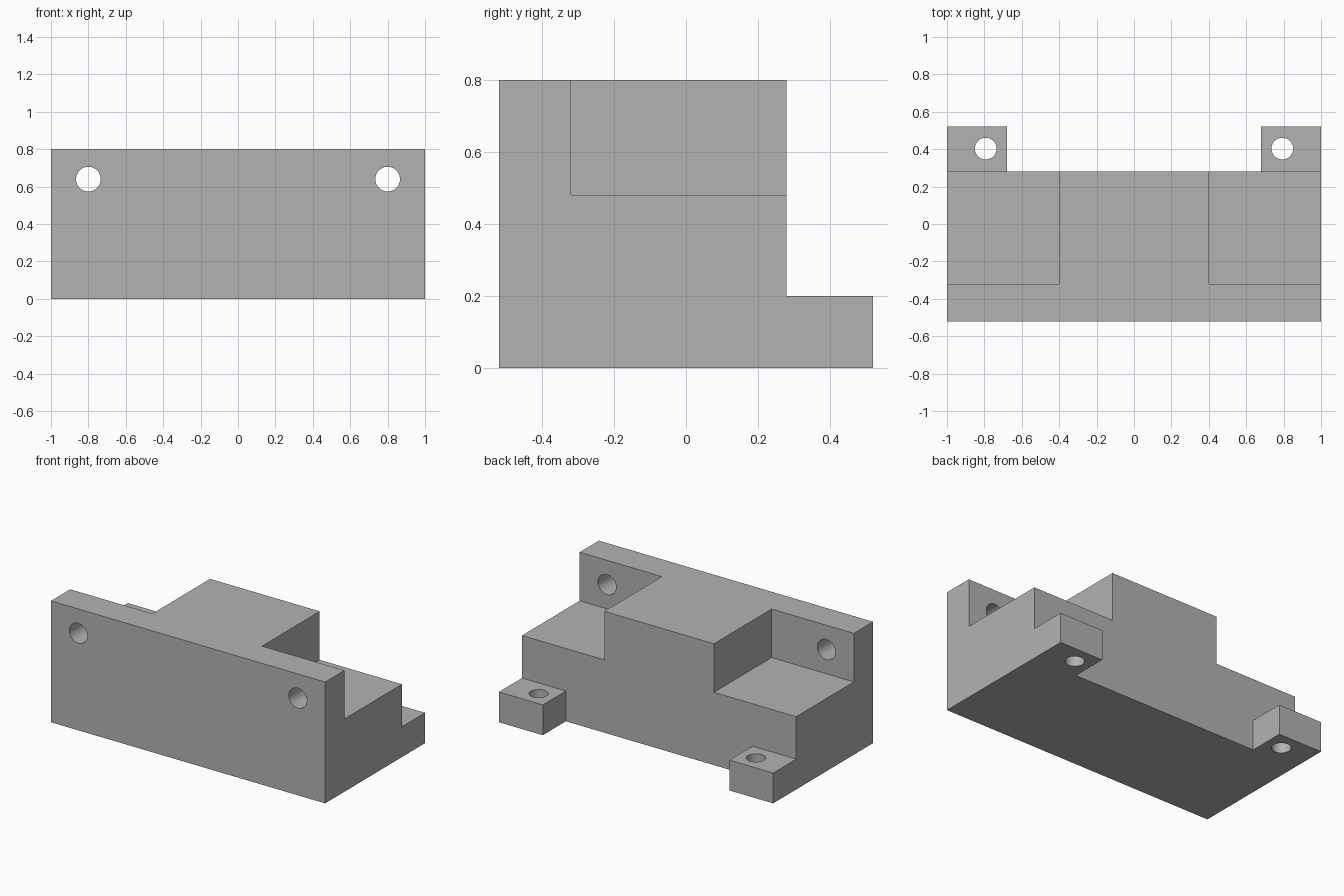
import bpy
import math

cube = bpy.data.objects.get("Cube")
if cube:
    bpy.data.objects.remove(cube, do_unlink=True)

grey = bpy.data.materials.new("plain_grey")
grey.use_nodes = True
colour = (0.45, 0.45, 0.45, 1)
grey.diffuse_color = colour
grey.node_tree.nodes["Principled BSDF"].inputs["Base Color"].default_value = colour

WIDTH, HEIGHT = 2.0, 0.8
FRONT, BACK, REAR = -0.52, 0.28, 0.52   # plate front, block back, lug back
OVER = 0.1                              # overshoot of the cutters


def box(name, low, high):
    centre = [(a + b) / 2 for a, b in zip(low, high)]
    bpy.ops.mesh.primitive_cube_add(size=1, location=centre)
    obj = bpy.context.object
    obj.name = name
    obj.scale = [b - a for a, b in zip(low, high)]
    bpy.ops.object.transform_apply(location=True, rotation=True, scale=True)
    obj.data.materials.append(grey)
    return obj


def drill(name, radius, depth, location, rotation=(0, 0, 0)):
    bpy.ops.mesh.primitive_cylinder_add(vertices=48, radius=radius, depth=depth,
                                        location=location, rotation=rotation)
    obj = bpy.context.object
    obj.name = name
    obj.data.materials.append(grey)
    return obj


def cut(target, cutter):
    cutter.hide_render = True
    bpy.context.view_layer.objects.active = target
    mod = target.modifiers.new(cutter.name, 'BOOLEAN')
    mod.operation = 'DIFFERENCE'
    mod.solver = 'EXACT'
    mod.object = cutter
    bpy.ops.object.modifier_apply(modifier=mod.name)
    bpy.data.objects.remove(cutter, do_unlink=True)


# Solid blank for the whole bracket
half = WIDTH / 2
bracket = box("mounting_bracket", (-half, FRONT, 0), (half, REAR, HEIGHT))

# Space above and between the two rear lugs
cut(bracket, box("above_lugs", (-half - OVER, BACK, 0.2),
                 (half + OVER, REAR + OVER, HEIGHT + OVER)))
cut(bracket, box("between_lugs", (-0.68, BACK, -OVER), (0.68, REAR + OVER, HEIGHT)))

for side in (-1, 1):
    # Corner notch leaving the front plate and the central block
    xs = sorted((side * 0.4, side * (half + OVER)))
    cut(bracket, box("corner_notch", (xs[0], -0.32, 0.48),
                     (xs[1], REAR, HEIGHT + OVER)))
    # Screw hole through the front plate
    cut(bracket, drill("plate_hole", 0.066, 0.4, (side * 0.8, -0.42, 0.64),
                       (math.pi / 2, 0, 0)))
    # Screw hole through the rear lug
    cut(bracket, drill("lug_hole", 0.058, 0.6, (side * 0.793, 0.403, 0.1)))

# Smooth hole walls, sharp block edges
bpy.ops.object.select_all(action='DESELECT')
bracket.select_set(True)
bpy.context.view_layer.objects.active = bracket
bpy.ops.object.shade_smooth_by_angle(angle=math.radians(30))
